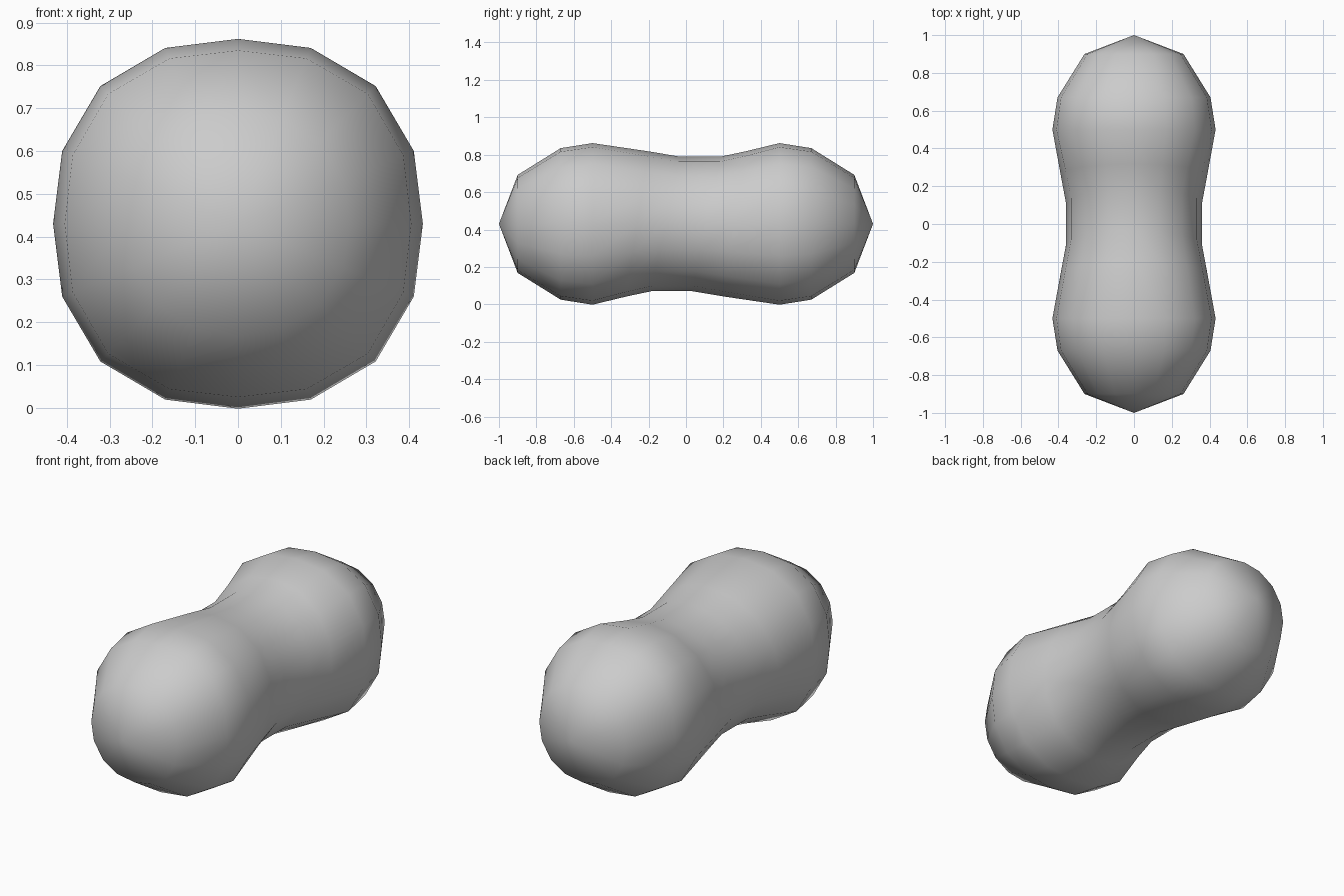
import bpy, bmesh
from math import cos, sin, tau

if "Cube" in bpy.data.objects:
    bpy.data.objects.remove(bpy.data.objects["Cube"])

SIDES = 16
CENTRE_Z = 0.43
# half profile: distance along y, radius, squareness exponent
HALF = [(0.11, 0.36, 2.0), (0.26, 0.388, 2.1), (0.50, 0.432, 2.35),
        (0.67, 0.405, 2.4), (0.90, 0.262, 2.15)]
PROFILE = [(-y, r, n) for y, r, n in reversed(HALF)] + HALF


def ring(bm, y, r, n):
    """Slightly squared ring; the waist leans towards +y at the top."""
    verts = []
    lean = 0.08 * max(0, 1 - (y / 0.5) ** 2)
    for i in range(SIDES):
        a = tau * i / SIDES
        c, s = cos(a), sin(a)
        rad = r / (abs(c) ** n + abs(s) ** n) ** (1 / n)
        verts.append(bm.verts.new((rad * c, y + lean * s, CENTRE_Z + rad * s)))
    return verts


bm = bmesh.new()
rings = [ring(bm, *p) for p in PROFILE]

# two-lobed wall
for a, b in zip(rings, rings[1:]):
    for i in range(SIDES):
        j = (i + 1) % SIDES
        bm.faces.new((a[i], a[j], b[j], b[i]))

# pointed end fans
for loop, y in ((rings[0], -1), (rings[-1], 1)):
    tip = bm.verts.new((0, y, CENTRE_Z))
    for i in range(SIDES):
        bm.faces.new((loop[i], loop[(i + 1) % SIDES], tip))

bmesh.ops.recalc_face_normals(bm, faces=bm.faces)
for f in bm.faces:
    f.smooth = True
mesh = bpy.data.meshes.new("peanut_shell")
bm.to_mesh(mesh)
bm.free()
bpy.context.collection.objects.link(bpy.data.objects.new("peanut_shell", mesh))
